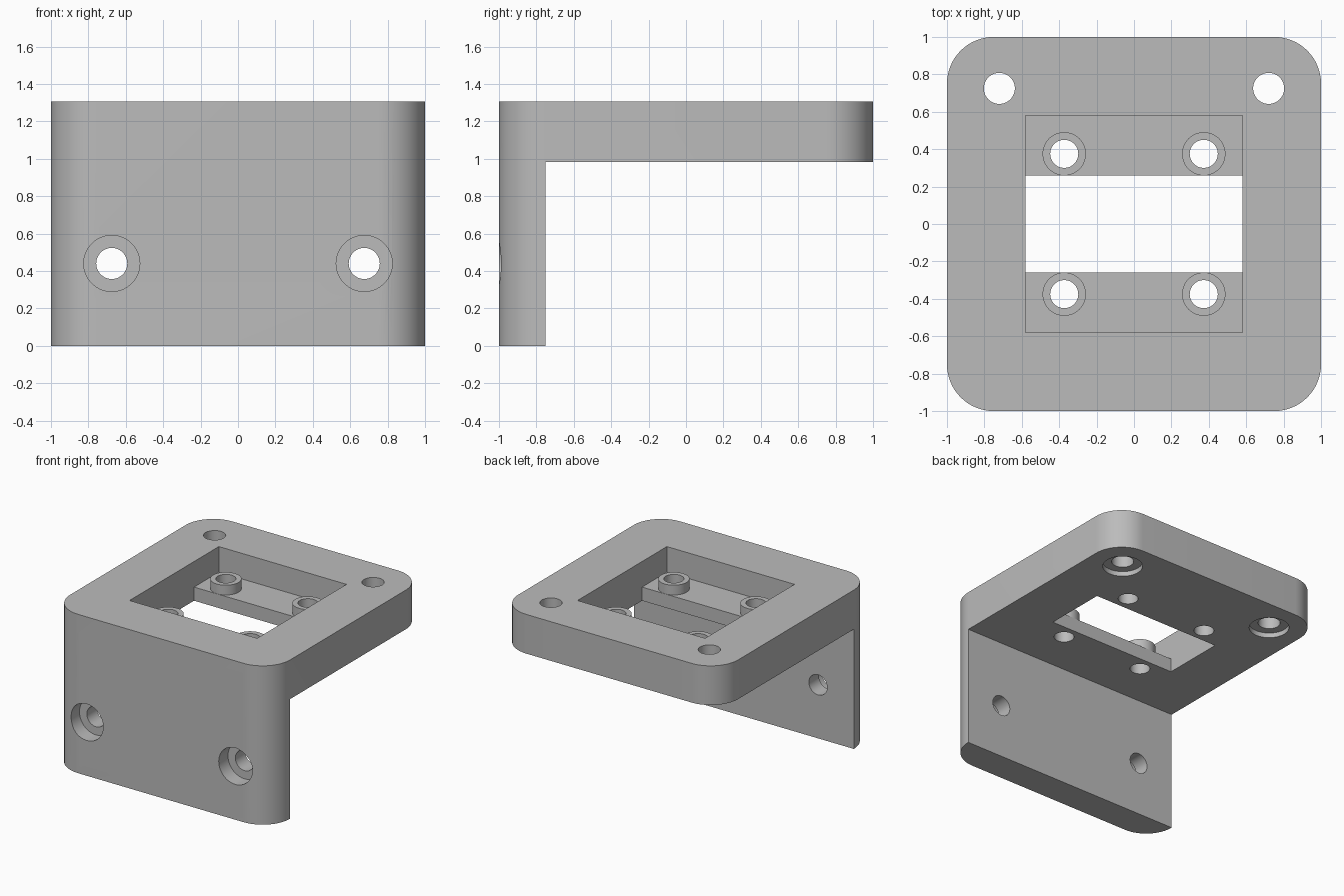
import bpy, bmesh, math
from mathutils import Matrix

cube = bpy.data.objects.get("Cube")
if cube:
    bpy.data.objects.remove(cube, do_unlink=True)

TOP, UNDER, LEDGE = 1.305, 0.983, 1.095
WALL_BACK, CORNER = -0.75, 0.25

grey = bpy.data.materials.new("plain grey")
grey.use_nodes = True
grey.diffuse_color = (0.5, 0.5, 0.5, 1)
grey.node_tree.nodes["Principled BSDF"].inputs["Base Color"].default_value = (0.5, 0.5, 0.5, 1)


def make(name, bm):
    bmesh.ops.recalc_face_normals(bm, faces=bm.faces)
    mesh = bpy.data.meshes.new(name)
    bm.to_mesh(mesh)
    bm.free()
    mesh.materials.append(grey)
    ob = bpy.data.objects.new(name, mesh)
    bpy.context.scene.collection.objects.link(ob)
    return ob


def box(name, x, y, z):
    """Box from (min, max) pairs."""
    bm = bmesh.new()
    bmesh.ops.create_cube(bm, size=1)
    for v in bm.verts:
        v.co = [a + (c + 0.5) * (b - a) for c, (a, b) in zip(v.co, (x, y, z))]
    return make(name, bm)


def cylinder(name, radius, centre, length, along_y=False):
    bm = bmesh.new()
    turn = Matrix.Rotation(math.pi / 2 if along_y else 0, 4, 'X')
    bmesh.ops.create_cone(bm, cap_ends=True, segments=64, radius1=radius, radius2=radius,
                          depth=length, matrix=Matrix.Translation(centre) @ turn)
    return make(name, bm)


def cut(target, cutter):
    mod = target.modifiers.new("cut", 'BOOLEAN')
    mod.operation, mod.solver, mod.object = 'DIFFERENCE', 'EXACT', cutter
    bpy.context.view_layer.objects.active = target
    bpy.ops.object.modifier_apply(modifier=mod.name)
    bpy.data.objects.remove(cutter, do_unlink=True)


def smooth(ob):
    bpy.ops.object.select_all(action='DESELECT')
    ob.select_set(True)
    bpy.context.view_layer.objects.active = ob
    bpy.ops.object.shade_smooth_by_angle(angle=math.radians(30))


# Rounded block, cut to an L shape
bm = bmesh.new()
outline = []
for quarter, (sx, sy) in enumerate([(1, 1), (-1, 1), (-1, -1), (1, -1)]):
    for i in range(17):
        a = (quarter + i / 16) * math.pi / 2
        outline.append(bm.verts.new((sx * (1 - CORNER) + CORNER * math.cos(a),
                                     sy * (1 - CORNER) + CORNER * math.sin(a), 0)))
base = bm.faces.new(outline)
rise = bmesh.ops.extrude_face_region(bm, geom=[base])
bmesh.ops.translate(bm, vec=(0, 0, TOP),
                    verts=[g for g in rise["geom"] if isinstance(g, bmesh.types.BMVert)])
bracket = make("angle_bracket", bm)
cut(bracket, box("under_cut", (-2, 2), (WALL_BACK, 2), (-1, UNDER)))

# Square pocket and the slot through its floor
cut(bracket, box("pocket_cut", (-0.58, 0.58), (-0.58, 0.58), (LEDGE, 2)))
cut(bracket, box("slot_cut", (-0.58, 0.58), (-0.258, 0.258), (0.9, 1.2)))

for side in (-1, 1):
    # Counterbored holes through the front wall
    cut(bracket, cylinder("wall_hole", 0.083, (side * 0.675, -0.9, 0.44), 1, True))
    cut(bracket, cylinder("wall_recess", 0.15, (side * 0.675, -1.08, 0.44), 0.4, True))
    # Rear holes, recessed from below
    cut(bracket, cylinder("plate_hole", 0.083, (side * 0.72, 0.725, 1.15), 1))
    cut(bracket, cylinder("plate_recess", 0.15, (side * 0.72, 0.725, UNDER - 0.06), 0.2))
    # Raised bosses on the ledges
    for end in (-1, 1):
        x, y = side * 0.373, end * 0.375
        cut(bracket, cylinder("ledge_hole", 0.075, (x, y, 1.1), 1))
        boss = cylinder("ledge_boss", 0.116, (x, y, LEDGE + 0.04), 0.08)
        cut(boss, cylinder("boss_hole", 0.075, (x, y, 1.1), 1))
        smooth(boss)
smooth(bracket)
